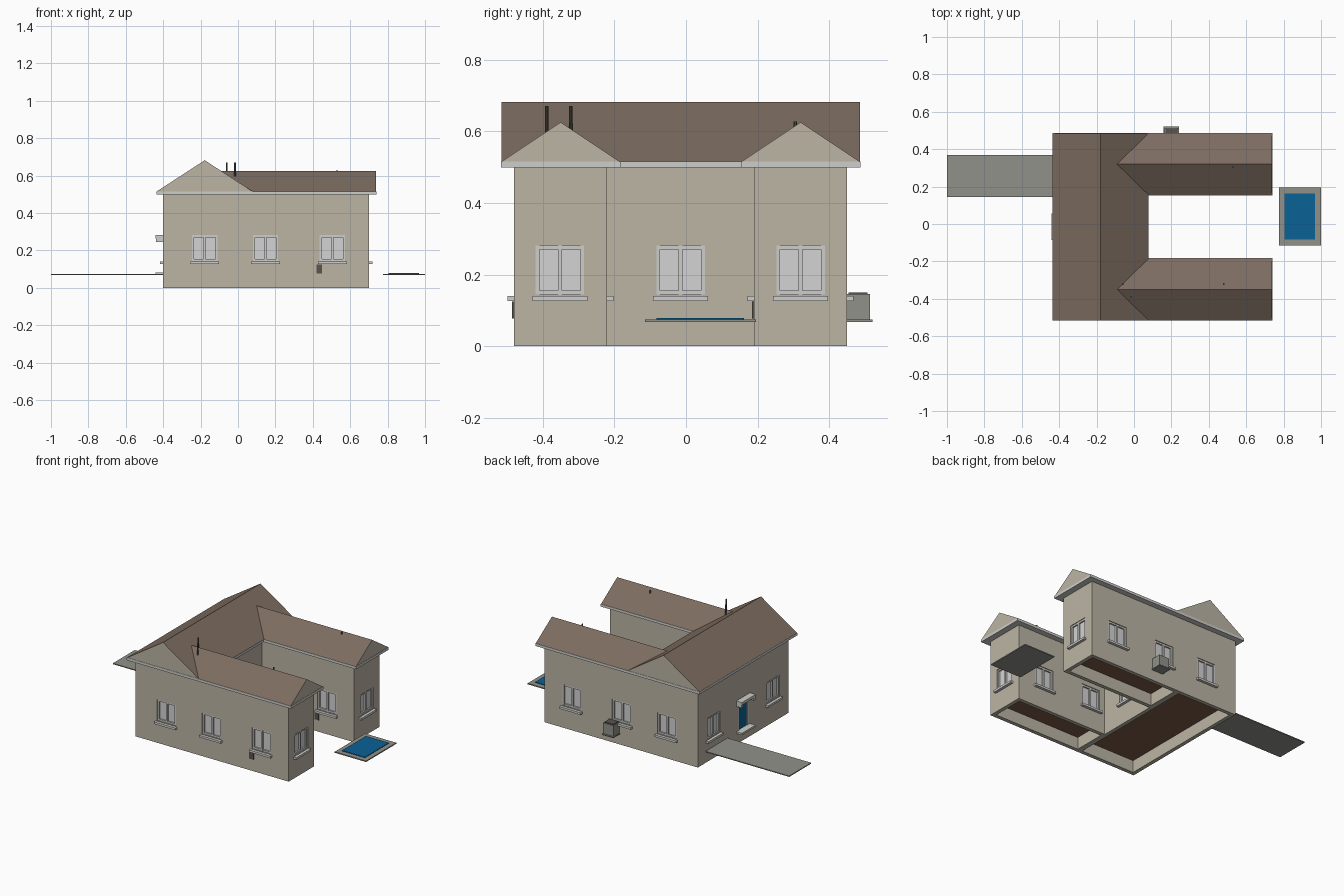
import bpy, bmesh
from mathutils import Vector

if "Cube" in bpy.data.objects:
    bpy.data.objects.remove(bpy.data.objects["Cube"])


def material(name, r, g, b):
    lin = [((c / 255 + 0.055) / 1.055) ** 2.4 for c in (r, g, b)] + [1]
    m = bpy.data.materials.new(name)
    m.use_nodes = True
    m.diffuse_color = lin
    m.node_tree.nodes["Principled BSDF"].inputs["Base Color"].default_value = lin
    return m


PLASTER = material("plaster", 188, 181, 165)
TILE = material("roof_tile", 124, 108, 96)
TRIM = material("trim", 206, 206, 203)
GLASS = material("window_pane", 212, 212, 212)
CONCRETE = material("concrete", 145, 145, 139)
BLUE = material("blue", 10, 98, 150)
WOOD = material("floor_wood", 125, 92, 72)
METAL = material("dark_metal", 88, 84, 78)


def finish(name, bm, *mats):
    bmesh.ops.recalc_face_normals(bm, faces=bm.faces)
    mesh = bpy.data.meshes.new(name)
    bm.to_mesh(mesh)
    bm.free()
    for m in mats:
        mesh.materials.append(m)
    ob = bpy.data.objects.new(name, mesh)
    bpy.context.collection.objects.link(ob)
    return ob


def boxes(name, bounds, mat):
    """One object made of boxes given as x0, x1, y0, y1, z0, z1."""
    bm = bmesh.new()
    for b in bounds:
        lo, hi = Vector(b[::2]), Vector(b[1::2])
        verts = bmesh.ops.create_cube(bm, size=1)["verts"]
        for v in verts:
            v.co = (lo + hi) / 2 + v.co * (hi - lo)
    return finish(name, bm, mat)


def extrude(name, pts, depth, *mats):
    """Polygon pushed along a depth vector."""
    bm = bmesh.new()
    face = bm.faces.new([bm.verts.new(p) for p in pts])
    ext = bmesh.ops.extrude_face_region(bm, geom=[face], use_keep_orig=True)
    for v in ext["geom"]:
        if isinstance(v, bmesh.types.BMVert):
            v.co += Vector(depth)
    return finish(name, bm, *mats)


def on_wall(side, at, u0, u1, d0, d1, z0, z1):
    """Box bounds from position along a wall and distance outwards."""
    axis, sign = side
    d = sorted((at + sign * d0, at + sign * d1))
    return (*d, u0, u1, z0, z1) if axis == "x" else (u0, u1, *d, z0, z1)


FRONT, BACK, EAST, WEST = ("y", -1), ("y", 1), ("x", 1), ("x", -1)
X0, XM, X1 = -0.40, 0.04, 0.70
Y0, YA, YB, Y1 = -0.48, -0.22, 0.19, 0.45
COLS = (-0.178, 0.147, 0.505)

# Window positions: side, wall coordinate, centre along the wall
windows = [(FRONT, Y0, x) for x in COLS] + [(BACK, Y1, x) for x in COLS]
windows += [(BACK, YA, x) for x in COLS[1:]] + [(FRONT, YB, x) for x in COLS[1:]]
windows += [(EAST, X1, -0.352), (EAST, X1, 0.32), (EAST, XM, -0.015)]
windows += [(WEST, X0, -0.32), (WEST, X0, 0.29)]

# Windows: recesses, frames, panes and sills
holes, frames, panes, sills = [], [], [], []
W, ZB, ZT, F = 0.068, 0.144, 0.281, 0.011
for side, at, c in windows:
    def part(u0, u1, d0, d1, z0, z1):
        return on_wall(side, at, c + u0, c + u1, d0, d1, z0, z1)
    holes.append(part(-W, W, -0.02, 0.02, ZB, ZT))
    frames += [part(-W, -W + F, -0.02, -0.004, ZB, ZT),
               part(W - F, W, -0.02, -0.004, ZB, ZT),
               part(-F / 2, F / 2, -0.02, -0.004, ZB, ZT),
               part(-W, W, -0.02, -0.005, ZB, ZB + F),
               part(-W, W, -0.02, -0.005, ZT - F, ZT)]
    panes.append(part(-W + F, W - F, -0.021, -0.014, ZB + F, ZT - F))
    sills.append(part(-0.077, 0.077, -0.005, 0.018, 0.126, 0.14))
boxes("window_frames", frames, TRIM)
boxes("window_panes", panes, GLASS)
boxes("window_sills", sills, TRIM)

# Door with canopy and step
D = -0.015
holes.append(on_wall(WEST, X0, D - 0.05, D + 0.05, -0.015, 0.02, 0.08, 0.235))
boxes("door", [on_wall(WEST, X0, D - 0.043, D + 0.043, -0.02, -0.006, 0.08, 0.228)], BLUE)
boxes("door_frame", [on_wall(WEST, X0, D + s * 0.0465 - 0.0035, D + s * 0.0465 + 0.0035,
                             -0.015, 0.002, 0.08, 0.235) for s in (-1, 1)], TRIM)
boxes("door_canopy", [on_wall(WEST, X0, D - 0.07, D + 0.07, 0, 0.04, 0.264, 0.281)]
      + [on_wall(WEST, X0, D + s * 0.062 - 0.008, D + s * 0.062 + 0.008, 0, 0.038, 0.245, 0.265)
         for s in (-1, 1)], TRIM)
boxes("door_step", [on_wall(WEST, X0, D - 0.07, D + 0.07, 0, 0.04, 0.07, 0.082)], TRIM)

# U-shaped walls, hollow under the floor
T, FLOOR = 0.025, 0.085
rooms = [(X0 + T, XM - T, Y0 + T, Y1 - T),
         (XM + 0.01, X1 - T, Y0 + T, YA - T),
         (XM + 0.01, X1 - T, YB + T, Y1 - T)]
holes += [(*r, -0.05, FLOOR) for r in rooms]
outline = [(X0, Y0), (X1, Y0), (X1, YA), (XM, YA), (XM, YB), (X1, YB), (X1, Y1), (X0, Y1)]
walls = extrude("walls", [(x, y, 0) for x, y in outline], (0, 0, 0.5), PLASTER)
cutter = boxes("wall_cutter", holes, PLASTER)
cutter.hide_render = True
mod = walls.modifiers.new("openings", "BOOLEAN")
mod.operation, mod.solver, mod.object = "DIFFERENCE", "EXACT", cutter
bpy.context.view_layer.objects.active = walls
bpy.ops.object.modifier_apply(modifier=mod.name)
bpy.data.objects.remove(cutter)
boxes("floors", [(*r, FLOOR - 0.006, FLOOR + 0.004) for r in rooms], WOOD)

# Eaves band following the walls
E = 0.037
eaves = [(X0 - E, Y0 - E), (X1 + E + 0.004, Y0 - E), (X1 + E + 0.004, YA + E), (XM + E, YA + E),
         (XM + E, YB - E), (X1 + E + 0.004, YB - E), (X1 + E + 0.004, Y1 + E), (X0 - E, Y1 + E)]
extrude("eaves", [(x, y, 0.498) for x, y in eaves], (0, 0, 0.017), TRIM)


# Gable roofs: tiled slopes, plastered ends
def gable(name, pts, depth):
    ob = extrude(name, pts, depth, TILE, PLASTER)
    along = Vector(depth).normalized()
    for p in ob.data.polygons:
        p.material_index = int(abs(p.normal.dot(along)) > 0.9)


Z, H = 0.515, 0.625
gable("main_roof", [(-0.435, -0.515, Z), (0.078, -0.515, Z), (-0.178, -0.515, 0.682)], (0, 1.0, 0))
for name, y0, y1 in (("front_wing_roof", -0.515, -0.185), ("back_wing_roof", 0.155, 0.485)):
    gable(name, [(0.739, y0, Z), (0.739, y1, Z), (0.739, (y0 + y1) / 2, H)], (-0.88, 0, 0))

# Roof pipes
pipes = [(-0.016, -0.389, 0.67), (-0.06, -0.322, 0.67), (0.48, -0.32, 0.622), (0.53, 0.305, 0.627)]
bm = bmesh.new()
for x, y, top in pipes:
    made = bmesh.ops.create_cone(bm, cap_ends=True, segments=10, radius1=0.005,
                                 radius2=0.005, depth=top - 0.55)
    bmesh.ops.translate(bm, verts=made["verts"], vec=(x, y, (top + 0.55) / 2))
finish("roof_pipes", bm, METAL)

# Wall vents
boxes("wall_vents", [on_wall(FRONT, y, 0.42, 0.45, 0, 0.006, 0.077, 0.125) for y in (Y0, YB)], METAL)

# Outdoor unit on the back wall
boxes("outdoor_unit", [(0.163, 0.235, Y1, 0.513, 0.074, 0.145),
                       (0.158, 0.24, Y1, 0.521, 0.068, 0.075)], CONCRETE)
boxes("outdoor_unit_lid", [(0.168, 0.23, Y1 + 0.004, 0.507, 0.145, 0.15)], METAL)

# Driveway and pool
boxes("driveway", [(-1, X0, 0.145, 0.37, 0.069, 0.075)], CONCRETE)
boxes("pool_surround", [(0.775, 1, -0.115, 0.195, 0.068, 0.075)], CONCRETE)
boxes("pool_water", [(0.805, 0.969, -0.083, 0.162, 0.073, 0.079)], BLUE)
